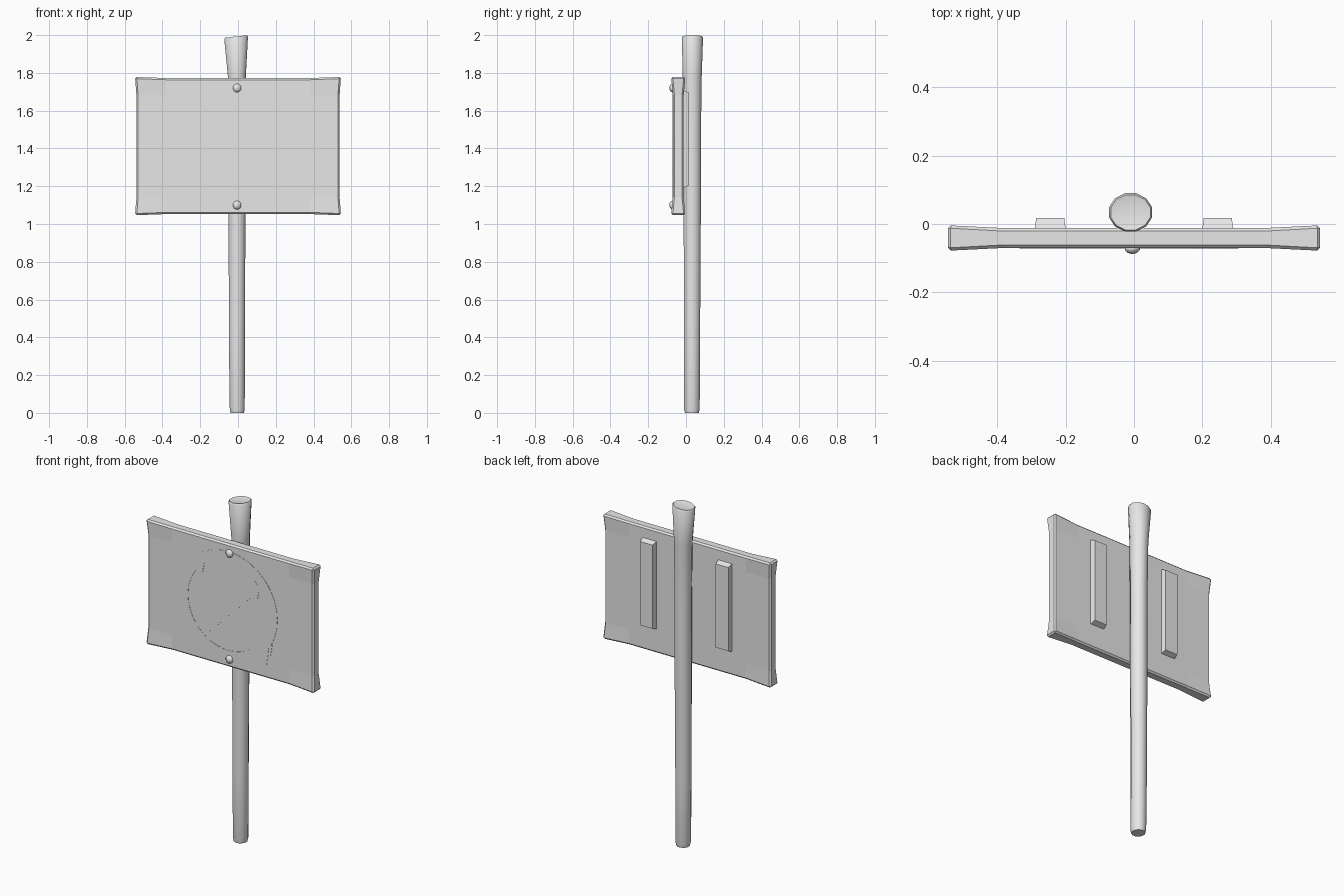
import bpy, bmesh, math
from mathutils import Vector

if "Cube" in bpy.data.objects:
    bpy.data.objects.remove(bpy.data.objects["Cube"])

grey = bpy.data.materials.new("plain_grey")
grey.diffuse_color = (0.8, 0.8, 0.8, 1)
grey.use_nodes = True
grey.node_tree.nodes["Principled BSDF"].inputs["Base Color"].default_value = grey.diffuse_color


def finish(name, bm, smooth=None):
    bmesh.ops.recalc_face_normals(bm, faces=bm.faces)
    mesh = bpy.data.meshes.new(name)
    bm.to_mesh(mesh)
    bm.free()
    mesh.materials.append(grey)
    if smooth:
        mesh.shade_smooth()
        mesh.set_sharp_from_angle(angle=math.radians(smooth))
    obj = bpy.data.objects.new(name, mesh)
    bpy.context.collection.objects.link(obj)
    return obj


# Post: lofted rings of (z, centre x, centre y, radius x, radius y)
SIDES = 12
sections = [
    (0.0, -0.004, 0.031, 0.037, 0.038), (0.02, -0.004, 0.031, 0.041, 0.043),
    (0.4, -0.006, 0.032, 0.044, 0.044), (1.05, -0.005, 0.033, 0.046, 0.047),
    (1.5, -0.005, 0.033, 0.047, 0.048), (1.78, -0.006, 0.033, 0.049, 0.052),
    (1.985, -0.010, 0.034, 0.065, 0.058), (1.993, -0.010, 0.034, 0.060, 0.053),
    (1.990, -0.010, 0.034, 0.048, 0.042),
]
bm = bmesh.new()
rings = []
for z, cx, cy, rx, ry in sections:
    tilt = 0.11 if z > 1.9 else 0          # sloping cut at the top
    ring = []
    for i in range(SIDES):
        a = math.tau * (i + 0.5) / SIDES
        dx = rx * math.cos(a)
        ring.append(bm.verts.new((cx + dx, cy + ry * math.sin(a), z + tilt * dx)))
    rings.append(ring)
for lo, hi in zip(rings, rings[1:]):
    for i in range(SIDES):
        j = (i + 1) % SIDES
        bm.faces.new((lo[i], lo[j], hi[j], hi[i]))
bm.faces.new(rings[0])
bm.faces.new(rings[-1])
finish("post", bm, 40)

# Board: slab whose four corners swell outwards
MID_Z = 1.4125
bm = bmesh.new()
bmesh.ops.create_cube(bm, size=1)
for v in bm.verts:
    v.co = Vector((v.co.x * 1.076, -0.041 + v.co.y * 0.058, MID_Z + v.co.z * 0.72))
for axis, offset in (((1, 0, 0), 0.38), ((0, 0, 1), 0.27)):
    for side in (-1, 1):
        n = Vector(axis)
        bmesh.ops.bisect_plane(bm, geom=bm.verts[:] + bm.edges[:] + bm.faces[:],
                               plane_co=Vector((0, 0, MID_Z)) + n * offset * side,
                               plane_no=n)
for v in bm.verts:
    dz = v.co.z - MID_Z
    if abs(v.co.x) > 0.5 and abs(dz) > 0.3:
        v.co += Vector((math.copysign(0.007, v.co.x),
                        0.009 if v.co.y > -0.041 else -0.009,
                        math.copysign(0.006, dz)))
board = finish("board", bm)
bevel = board.modifiers.new("worn_edges", "BEVEL")
bevel.width = 0.009
bevel.segments = 1
bevel.limit_method = "ANGLE"
bevel.angle_limit = math.radians(40)

# Cleats: tapered battens on the back of the board
for name, cx in (("left_cleat", -0.245), ("right_cleat", 0.245)):
    bm = bmesh.new()
    bmesh.ops.create_cube(bm, size=1)
    for v in bm.verts:
        outer = v.co.y > 0
        v.co = Vector((cx + v.co.x * (0.082 if outer else 0.092),
                       0.017 if outer else -0.02,
                       1.45 + v.co.z * (0.49 if outer else 0.52)))
    finish(name, bm)

# Bolts: low domes on the front
for name, z in (("upper_bolt", 1.72), ("lower_bolt", 1.10)):
    bm = bmesh.new()
    bmesh.ops.create_uvsphere(bm, u_segments=10, v_segments=8, radius=1)
    for v in bm.verts:
        v.co = Vector((-0.005 + v.co.x * 0.023, -0.071 + v.co.y * 0.017,
                       z + v.co.z * 0.023))
    finish(name, bm, 50)


# Painted mark: very thin plates
MARK_X, MARK_Z = -0.015, 1.41


def plate(name, polygons):
    bm = bmesh.new()
    for poly in polygons:
        bm.faces.new([bm.verts.new((MARK_X + x, -0.0715, MARK_Z + z)) for x, z in poly])
    bmesh.ops.remove_doubles(bm, verts=bm.verts, dist=1e-5)
    res = bmesh.ops.extrude_face_region(bm, geom=bm.faces[:])
    for v in res["geom"]:
        if isinstance(v, bmesh.types.BMVert):
            v.co.y += 0.002
    finish(name, bm)


def polar(r, a):
    return r * math.cos(a), r * math.sin(a)


N = 40
quads = []
for i in range(N):
    a, b = math.tau * i / N, math.tau * (i + 1) / N
    quads.append([polar(0.26, a), polar(0.32, a), polar(0.32, b), polar(0.26, b)])
plate("painted_ring", quads)

# Diagonal bar, rising to the right
half, reach = 0.043, 0.258
c = math.sqrt(0.5)
plate("painted_bar", [[((u - w) * c, (u + w) * c) for u, w in
                       ((-reach, -half), (reach, -half), (reach, half), (-reach, half))]])

# Paint drips: thin spikes hanging down
for name, x, z, length in (("ring_drip", -0.165, 0.215, 0.06),
                           ("bar_drip", 0.19, 0.145, 0.06),
                           ("outer_drip", 0.25, -0.19, 0.09),
                           ("outer_short_drip", 0.275, -0.155, 0.07)):
    plate(name, [[(x - 0.012, z), (x, z - length), (x + 0.012, z)]])
